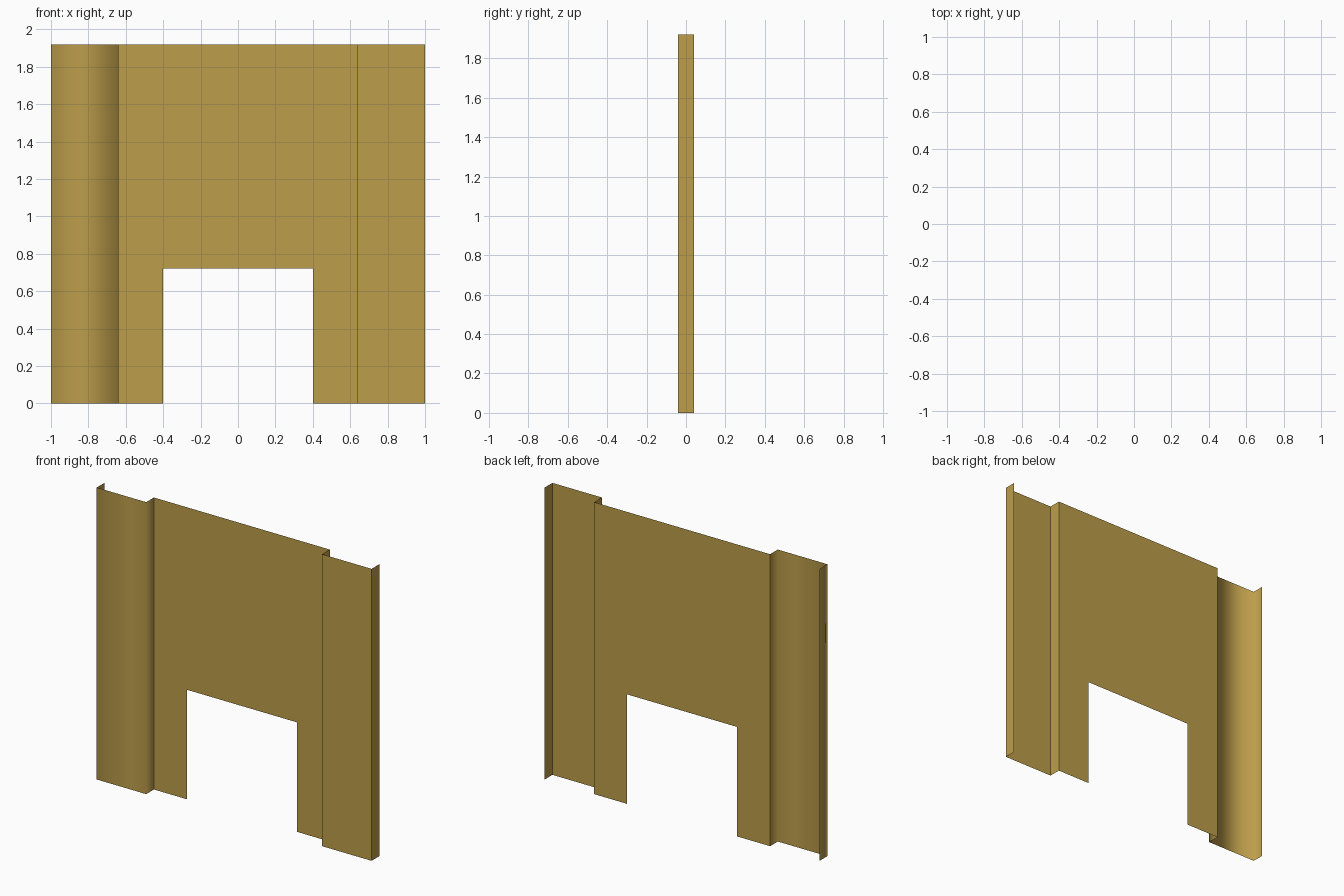
import bpy, bmesh

if "Cube" in bpy.data.objects:
    bpy.data.objects.remove(bpy.data.objects["Cube"])

W, STEP, D, H = 1.0, 0.64, 0.04, 1.92   # half width, fold position, half depth, height
DOOR_W, DOOR_H = 0.40, 0.72             # half width and height of the opening

mat = bpy.data.materials.new("ochre sheet")
mat.diffuse_color = (0.503, 0.337, 0.069, 1.0)
mat.use_nodes = True
mat.node_tree.nodes["Principled BSDF"].inputs["Base Color"].default_value = mat.diffuse_color


def finish(name, bm, smooth):
    for f in bm.faces:
        f.smooth = smooth
    mesh = bpy.data.meshes.new(name)
    bm.to_mesh(mesh)
    bm.free()
    mesh.materials.append(mat)
    obj = bpy.data.objects.new(name, mesh)
    bpy.context.collection.objects.link(obj)


def folded_sheet(name, plan, smooth):
    """Raise an open plan outline (left to right) into a thin folded sheet."""
    bm = bmesh.new()
    low = [bm.verts.new((x, y, 0)) for x, y in plan]
    top = [bm.verts.new((x, y, H)) for x, y in plan]
    for i in range(len(plan) - 1):
        bm.faces.new((low[i], low[i + 1], top[i + 1], top[i]))
    finish(name, bm, smooth)


# Side pilasters: return flap, front face, step back to the wall
left = [(-W, D), (-W, -D), (-STEP, -D), (-STEP, D)]
right = [(-x, y) for x, y in reversed(left)]
folded_sheet("left_pilaster", left, True)     # rounded shading
folded_sheet("right_pilaster", right, False)  # crisp folds

# Recessed wall panel with a doorway cut from the bottom
outline = [(-STEP, 0), (-DOOR_W, 0), (-DOOR_W, DOOR_H), (DOOR_W, DOOR_H),
           (DOOR_W, 0), (STEP, 0), (STEP, H), (-STEP, H)]
bm = bmesh.new()
bm.faces.new([bm.verts.new((x, D, z)) for x, z in outline])
finish("wall_panel", bm, False)
